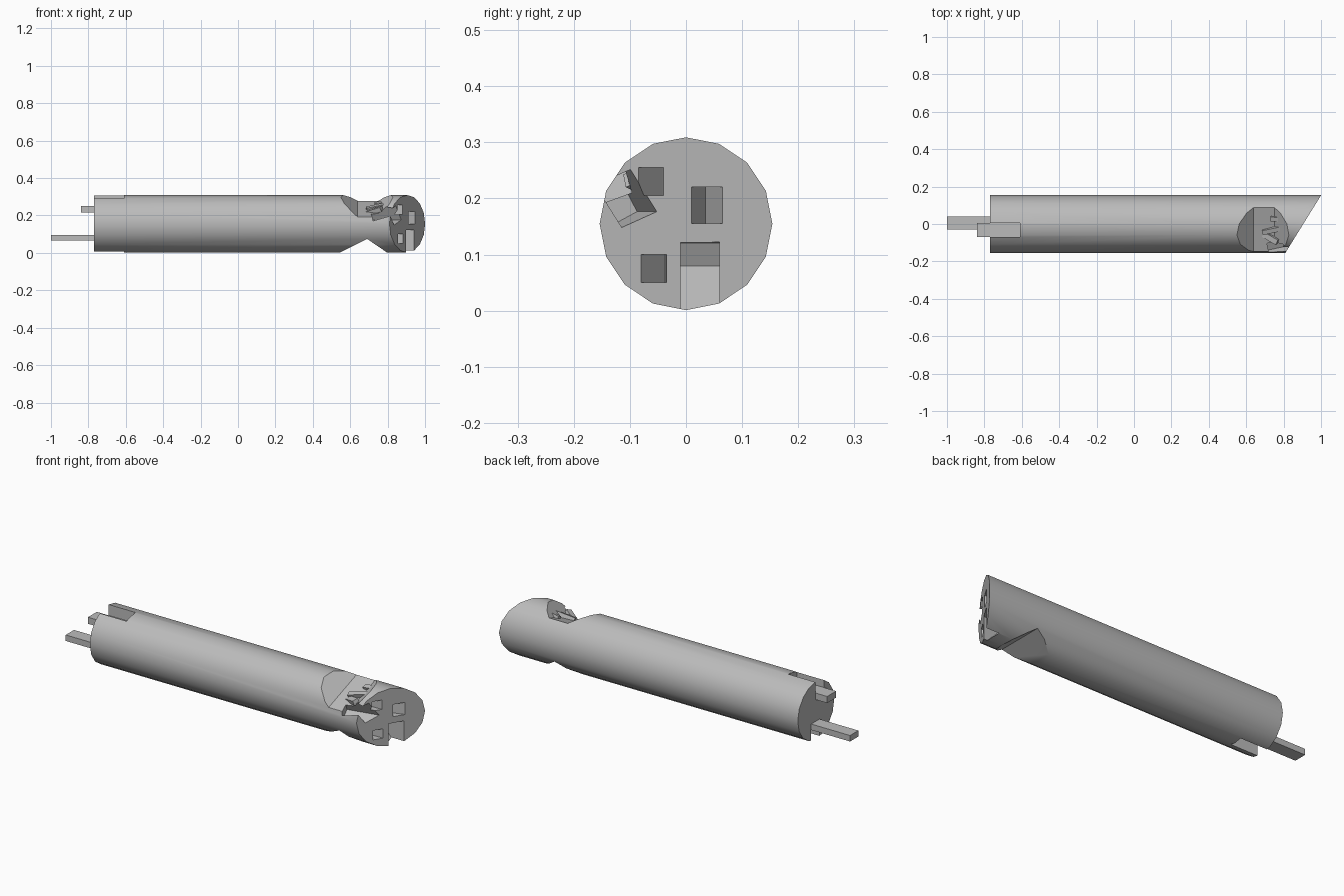
import bpy, bmesh, math
from mathutils import Matrix, Vector

cube = bpy.data.objects.get("Cube")
if cube:
    bpy.data.objects.remove(cube, do_unlink=True)

R, CZ = 0.154, 0.155          # tube radius and axis height
BACK, SLANT_MID, SLOPE = -0.77, 0.905, 0.62

grey = bpy.data.materials.new("plain_grey")
grey.use_nodes = True
grey.diffuse_color = (0.5, 0.5, 0.5, 1)
grey.node_tree.nodes["Principled BSDF"].inputs["Base Color"].default_value = (0.5, 0.5, 0.5, 1)


def finish(name, bm):
    bmesh.ops.recalc_face_normals(bm, faces=bm.faces)
    mesh = bpy.data.meshes.new(name)
    bm.to_mesh(mesh)
    bm.free()
    mesh.materials.append(grey)
    obj = bpy.data.objects.new(name, mesh)
    bpy.context.collection.objects.link(obj)
    return obj


def prism(name, points, lo, hi, plane="xz", matrix=None):
    """Extrude a flat outline along the remaining axis."""
    bm = bmesh.new()
    place = (lambda a, b, c: (a, c, b)) if plane == "xz" else (lambda a, b, c: (a, b, c))
    face = bm.faces.new([bm.verts.new(place(a, b, lo)) for a, b in points])
    out = bmesh.ops.extrude_face_region(bm, geom=[face])
    moved = [v for v in out["geom"] if isinstance(v, bmesh.types.BMVert)]
    bmesh.ops.translate(bm, verts=moved, vec=Vector(place(0, 0, hi - lo)))
    if matrix:
        bm.transform(matrix)
    return finish(name, bm)


def box(name, x, y, z):
    return prism(name, [(x[0], z[0]), (x[1], z[0]), (x[1], z[1]), (x[0], z[1])], *y)


def tilted_box(name, centre, size, turn):
    bm = bmesh.new()
    bmesh.ops.create_cube(bm, size=1)
    spin = Matrix.Identity(4)
    for axis, angle in zip("XYZ", turn):
        spin = Matrix.Rotation(math.radians(angle), 4, axis) @ spin
    bm.transform(Matrix.Translation(centre) @ spin @ Matrix.Diagonal((*size, 1)))
    return finish(name, bm)


def end_x(y):
    return SLANT_MID + SLOPE * y


# Sixteen-sided body with a slanted front end
bm = bmesh.new()
bmesh.ops.create_cone(bm, cap_ends=True, segments=16, radius1=R, radius2=R, depth=2)
bm.transform(Matrix.Translation((BACK + 1, 0, CZ)) @ Matrix.Rotation(math.pi / 2, 4, "Y"))
bmesh.ops.bisect_plane(bm, geom=bm.verts[:] + bm.edges[:] + bm.faces[:],
                       plane_co=(SLANT_MID, 0, CZ), plane_no=(1, -SLOPE, 0), clear_outer=True)
bmesh.ops.holes_fill(bm, edges=[e for e in bm.edges if e.is_boundary])
body = finish("body", bm)

cutters = []

# Upper hinge notch, leaning to the front, and the pointed lower notch
axis = Matrix.Translation((0, 0, CZ))
cutters.append(prism("upper_notch_cutter", [(0.49, 0.2), (0.64, 0.085), (0.75, 0.085), (0.88, 0.2)],
                     -0.3, 0.3, matrix=axis @ Matrix.Rotation(math.radians(20), 4, "X")))
cutters.append(prism("lower_notch_cutter", [(0.45, -0.2), (0.69, -0.08), (0.866, -0.2)],
                     -0.3, 0.3, matrix=axis))

# Broken opening between the upper notch and the end
cutters.append(tilted_box("side_break_cutter", (0.80, -0.115, 0.2), (0.17, 0.06, 0.085), (28, 0, 12)))

# Keyways at the back
cutters.append(box("upper_keyway_cutter", (-0.9, -0.61), (-0.07, 0.005), (0.25, 0.4)))
cutters.append(box("lower_keyway_cutter", (-0.9, -0.61), (-0.03, 0.04), (-0.1, 0.065)))

# Wedge-shaped pockets in the slanted end: left, deepest and right y, then z range
for i, (y0, ym, y1, z0, z1) in enumerate([(-0.085, -0.042, -0.04, 0.205, 0.255),
                                          (0.01, 0.035, 0.065, 0.155, 0.22),
                                          (-0.08, -0.037, -0.035, 0.05, 0.1)]):
    outline = [(end_x(y0), y0), (end_x(y0) - 0.06, ym), (end_x(y1), y1),
               (end_x(y1) + 0.1, y1), (end_x(y0) + 0.1, y0)]
    cutters.append(prism(f"pocket_cutter_{i}", outline, z0, z1, plane="xy"))

# Ramped slot at the bottom of the end
cutters.append(prism("ramp_slot_cutter", [(0.90, -0.02), (0.80, 0.08), (0.82, 0.12),
                                          (1.05, 0.124), (1.05, -0.02)], -0.01, 0.06))

for cutter in cutters:
    cutter.hide_render = True
    mod = body.modifiers.new(cutter.name, "BOOLEAN")
    mod.operation, mod.solver, mod.object = "DIFFERENCE", "EXACT", cutter
bpy.context.view_layer.objects.active = body
body.select_set(True)
for mod in list(body.modifiers):
    bpy.ops.object.modifier_apply(modifier=mod.name)
for cutter in cutters:
    bpy.data.objects.remove(cutter, do_unlink=True)
bpy.ops.object.shade_smooth_by_angle(angle=math.radians(30))

# Back tabs
box("upper_tab", (-0.84, BACK + 0.01), (-0.07, 0.005), (0.215, 0.25))
box("lower_tab", (-1.0, BACK + 0.01), (-0.03, 0.04), (0.065, 0.097))

# Splinters lying in the upper notch
for i, (centre, size, turn) in enumerate([
        ((0.75, -0.03, 0.245), (0.13, 0.025, 0.025), (20, -12, 12)),
        ((0.78, 0.025, 0.265), (0.10, 0.025, 0.02), (20, -8, -5)),
        ((0.73, -0.075, 0.225), (0.09, 0.03, 0.025), (20, -15, -30))]):
    tilted_box(f"splinter_{i + 1}", centre, size, turn)
